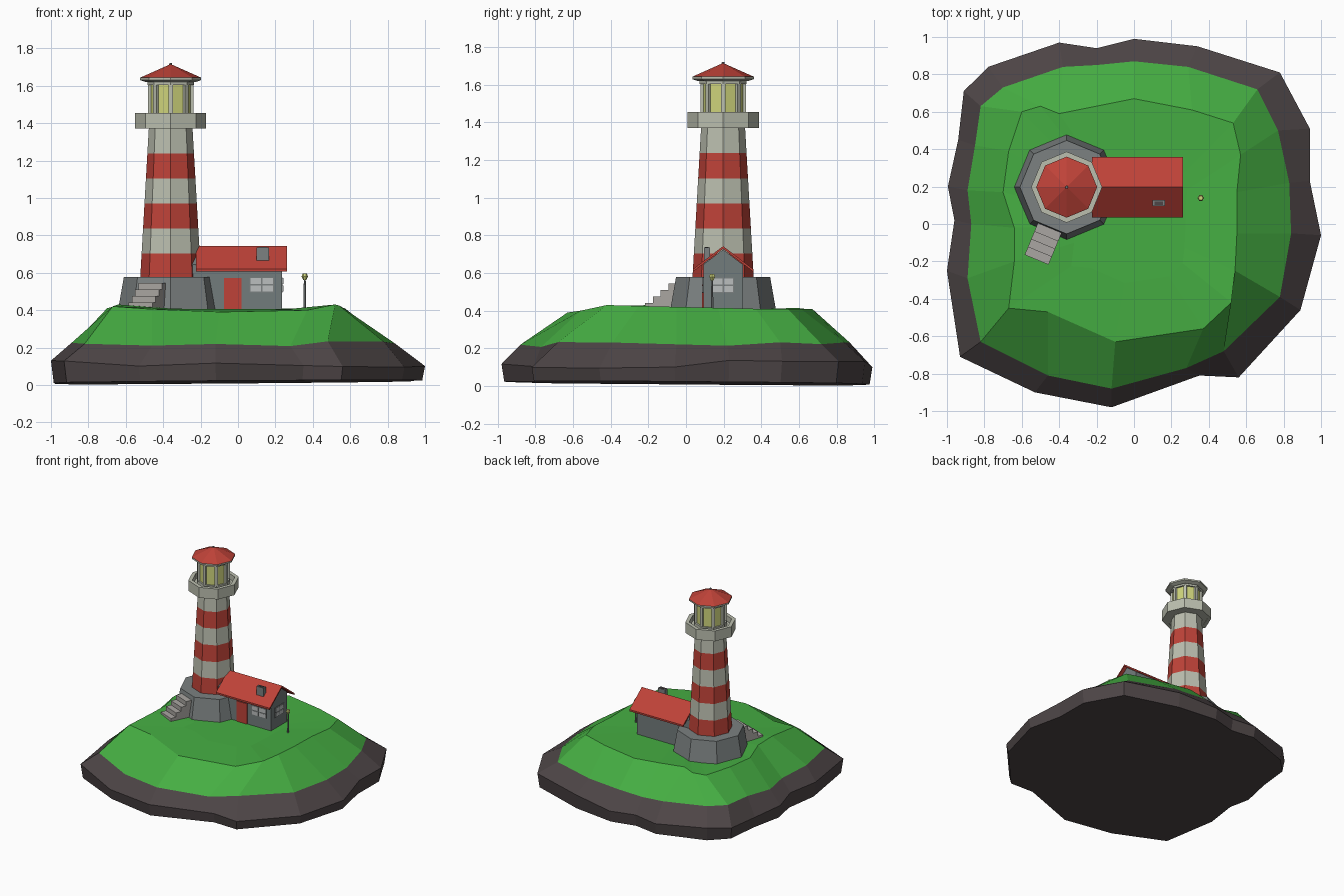
import bpy, random
from math import sin, cos, pi, radians, atan2
from mathutils import Matrix, Vector

if "Cube" in bpy.data.objects:
    bpy.data.objects.remove(bpy.data.objects["Cube"])

random.seed(4)


def mat(name, r, g, b):
    m = bpy.data.materials.new(name)
    m.diffuse_color = (r, g, b, 1)
    m.use_nodes = True
    m.node_tree.nodes["Principled BSDF"].inputs["Base Color"].default_value = m.diffuse_color
    return m


ROCK = mat("rock", .075, .06, .062)
GRASS = mat("grass", .06, .42, .055)
RED = mat("red", .52, .055, .04)
WHITE = mat("off_white", .5, .52, .43)
STONE = mat("stone", .2, .22, .22)
STEP = mat("step_stone", .4, .38, .36)
WALL = mat("wall", .17, .2, .2)
PANE = mat("pane", .5, .52, .52)
GLOW = mat("glow", .62, .66, .2)


def mesh(name, verts, faces, m):
    me = bpy.data.meshes.new(name)
    me.from_pydata(verts, [], faces)
    me.materials.append(m)
    ob = bpy.data.objects.new(name, me)
    bpy.context.collection.objects.link(ob)
    return ob


def loft(name, rings, m, bottom=True, top=True, closed=False):
    """Skin counter-clockwise rings listed from the bottom up."""
    n, k = len(rings[0]), len(rings)
    faces = [(a * n + i, a * n + (i + 1) % n,
              (a + 1) % k * n + (i + 1) % n, (a + 1) % k * n + i)
             for a in range(k if closed else k - 1) for i in range(n)]
    if not closed:
        if bottom:
            faces.append(tuple(range(n))[::-1])
        if top:
            faces.append(tuple(range((k - 1) * n, k * n)))
    return mesh(name, [v for r in rings for v in r], faces, m)


TX, TY = -.36, .197


def octagon(r, z, x=TX, y=TY, n=8):
    return [(x + r * cos(2 * pi * i / n), y + r * sin(2 * pi * i / n), z) for i in range(n)]


def turned(name, profile, m, closed=False, **kw):
    return loft(name, [octagon(r, z, **kw) for r, z in profile], m, closed=closed)


def box(name, lo, hi, m, matrix=None):
    (a, b, c), (d, e, f) = lo, hi
    ob = loft(name, [[(a, b, z), (d, b, z), (d, e, z), (a, e, z)] for z in (c, f)], m)
    if matrix:
        ob.data.transform(matrix)
    return ob


# Island outlines, clockwise from the back
OUTER = [(0, .99), (.34, .95), (.78, .81), (.94, .51), (.94, .23), (1, -.06), (.89, -.46),
         (.56, -.82), (.35, -.81), (-.12, -.98), (-.53, -.9), (-.93, -.71), (-1, -.25),
         (-.96, .02), (-.995, .2), (-.94, .45), (-.91, .71), (-.78, .84), (-.4, .97), (-.2, .94)]
RIM = [(0, .87), (.29, .84), (.66, .72), (.77, .5), (.83, .22), (.84, -.05), (.78, -.39),
       (.48, -.68), (.28, -.77), (-.12, -.88), (-.46, -.81), (-.82, -.63), (-.89, -.29),
       (-.87, 0), (-.89, .18), (-.85, .42), (-.82, .63), (-.7, .73), (-.38, .84), (-.2, .85)]
CREST = [(0, .67, .41), (.31, .61, .41), (.53, .54, .41), (.57, .37, .41), (.55, .17, .415),
         (.55, -.05, .42), (.54, -.25, .425), (.52, -.42, .43), (.37, -.56, .4),
         (-.1, -.63, .39), (-.46, -.47, .405), (-.67, -.45, .42), (-.64, -.2, .43),
         (-.64, -.02, .425), (-.7, .17, .41), (-.67, .39, .41), (-.6, .6, .405),
         (-.5, .63, .41), (-.4, .59, .415), (-.2, .63, .41)]
OUTER, RIM, CREST = OUTER[::-1], RIM[::-1], CREST[::-1]
base = [(x * .985, y * .985, .016 + .008 * x - .008 * y) for x, y in OUTER]
mid = [(x, y, .115 + random.uniform(-.025, .025)) for x, y in OUTER]
rim = [(x, y, .22 + random.uniform(-.015, .015)) for x, y in RIM]
inner = [(x * .5, y * .5, .405) for x, y, z in CREST]
loft("island_rock", [base, mid, rim], ROCK, top=False)
loft("island_grass", [rim, CREST, inner], GRASS, bottom=False)

# Lighthouse plinth and striped tower
turned("tower_plinth", [(.285, .38), (.25, .578)], STONE)
Z0, DZ = .57, .1333
radius = lambda z: .163 - .046 * (z - Z0) / (6 * DZ)
for i in range(6):
    a, b = Z0 + i * DZ, Z0 + (i + 1) * DZ
    turned(f"tower_band_{i + 1}", [(radius(a), a), (radius(b), b)], WHITE if i % 2 else RED)

# Gallery with raised parapet
turned("gallery_floor", [(.165, 1.372), (.165, 1.41)], WHITE)
turned("gallery_parapet", [(.19, 1.37), (.19, 1.455), (.16, 1.455), (.16, 1.37)], WHITE, closed=True)

# Lantern room
turned("lantern_glass", [(.11, 1.4), (.11, 1.62)], GLOW)
turned("lantern_sill", [(.125, 1.405), (.125, 1.45)], WHITE)
turned("lantern_head", [(.125, 1.605), (.125, 1.63)], WHITE)
for i in range(8):
    spin = Matrix.Translation((TX, TY, 0)) @ Matrix.Rotation(i * pi / 4, 4, 'Z')
    box(f"lantern_post_{i + 1}", (.1, -.012, 1.44), (.121, .012, 1.61), WHITE, spin)

# Tower roof
turned("roof_eave", [(.135, 1.62), (.163, 1.63), (.163, 1.643)], WHITE)
turned("tower_roof", [(.163, 1.643), (.008, 1.712)], RED)
turned("roof_tip", [(.009, 1.705), (.007, 1.72)], STONE)

# Steps up to the plinth
stair = Matrix.Translation((TX, TY, 0)) @ Matrix.Rotation(radians(-112.5), 4, 'Z')
for i in range(4):
    box(f"step_{i + 1}", (.2, -.069, .39), (.42 - .045 * i, .069, .44 + .035 * i), STEP, stair)

# Keeper's house: gabled walls extruded along x
gable = [(-.105, .38), (.105, .38), (.105, .645), (0, .725), (-.105, .645)]
loft("house_walls", [[(x, TY + y, z) for y, z in gable] for x in (-.3, .235)], WALL)
slope = [(-.161, .612), (0, .735), (.161, .612), (.161, .626), (0, .749), (-.161, .626)]
loft("house_roof", [[(x, TY + y, z - .006) for y, z in slope] for x in (-.225, .262)], RED)
box("chimney", (.1, .095, .64), (.165, .127, .735), STONE)
box("chimney_flue", (.11, .102, .73), (.155, .12, .738), ROCK)
WY = TY - .105
box("door", (-.075, WY - .006, .39), (.02, WY + .01, .572), RED)


def window(name, matrix):
    """Four panes around a cross bar, facing local -y, centred on the origin."""
    box(name + "_frame", (-.065, -.004, -.04), (.065, .01, .04), STONE, matrix)
    for i, sx in enumerate((-1, 1)):
        for j, sz in enumerate((-1, 1)):
            xs, zs = sorted((sx * .004, sx * .061)), sorted((sz * .004, sz * .036))
            box(f"{name}_pane_{i}{j}", (xs[0], -.007, zs[0]), (xs[1], .005, zs[1]), PANE, matrix)


window("front_window", Matrix.Translation((.127, WY, .535)))
window("side_window", Matrix.Translation((.235, TY, .535)) @ Matrix.Rotation(pi / 2, 4, 'Z')
       @ Matrix.Scale(.88, 4, (1, 0, 0)))

# Garden lamp
LX, LY = .357, .139
turned("lamp_post", [(.008, .39), (.005, .57)], STONE, x=LX, y=LY, n=6)
turned("lamp_head", [(.008, .56), (.017, .58), (.012, .595)], GLOW, x=LX, y=LY, n=6)
